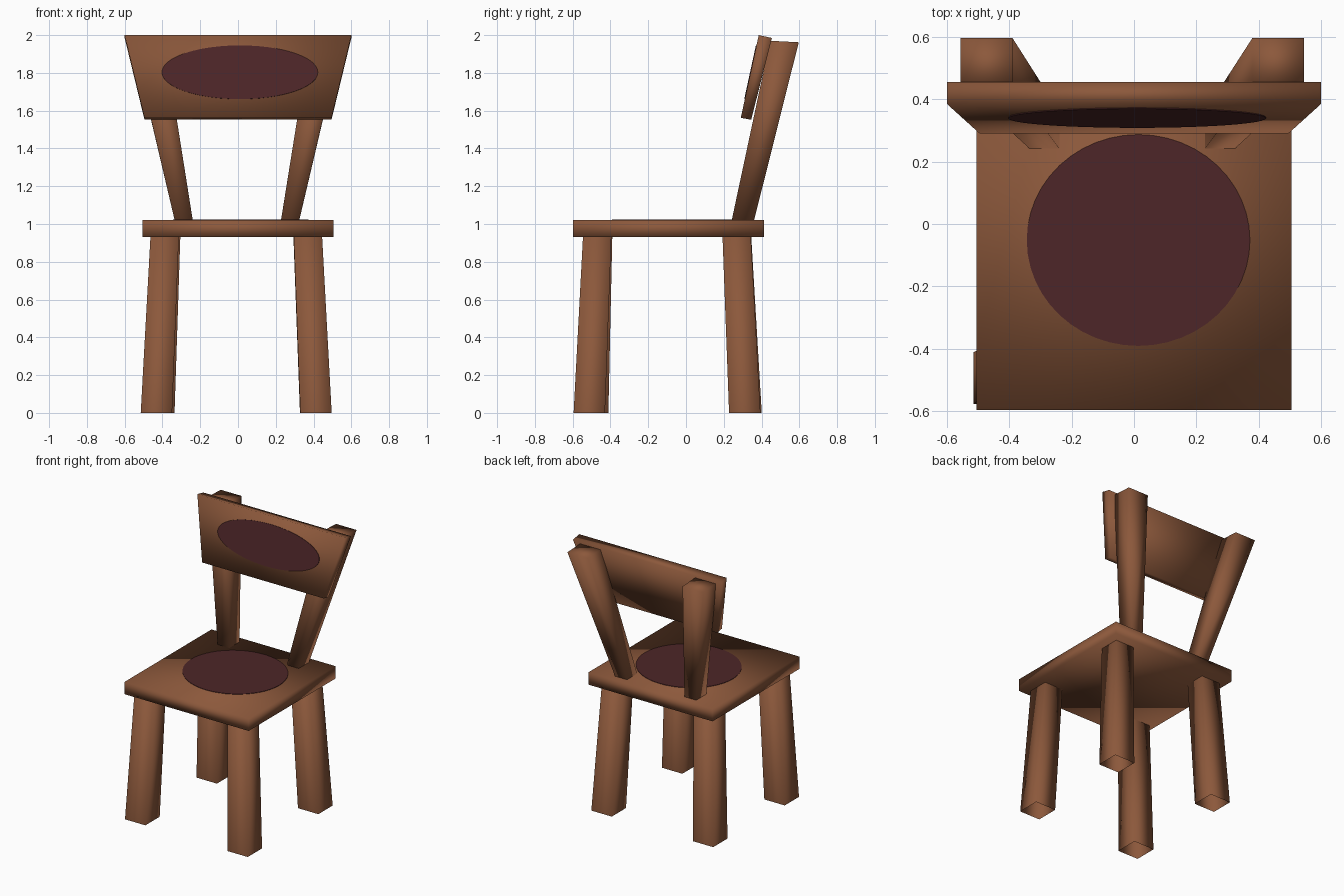
import bpy
import math

if "Cube" in bpy.data.objects:
    bpy.data.objects.remove(bpy.data.objects["Cube"])


def material(name, rgb):
    m = bpy.data.materials.new(name)
    m.diffuse_color = (*rgb, 1.0)
    m.use_nodes = True
    m.node_tree.nodes["Principled BSDF"].inputs["Base Color"].default_value = m.diffuse_color
    return m


WOOD = material("brown wood", (0.262, 0.098, 0.044))
CUSHION = material("dark red cushion", (0.074, 0.019, 0.021))


def make_object(name, verts, faces, mat, smooth):
    mesh = bpy.data.meshes.new(name)
    mesh.from_pydata(verts, [], faces)
    mesh.materials.append(mat)
    for p in mesh.polygons:
        p.use_smooth = smooth
    obj = bpy.data.objects.new(name, mesh)
    bpy.context.collection.objects.link(obj)
    return obj


def tapered_block(name, low, high, open_bottom=False):
    """Block between two rectangles (x0, x1, y0, y1, z_front, z_back)."""
    verts = []
    for x0, x1, y0, y1, zf, zb in (low, high):
        verts += [(x0, y0, zf), (x1, y0, zf), (x1, y1, zb), (x0, y1, zb)]
    faces = [(i, (i + 1) % 4, (i + 1) % 4 + 4, i + 4) for i in range(4)]
    faces.append((4, 5, 6, 7))
    if not open_bottom:
        faces.append((3, 2, 1, 0))
    return make_object(name, verts, faces, WOOD, True)


def oval_patch(name, place, cx, cv, rx, rv, steps=48):
    """Thin oval plate; place(u, v, height) maps it on to a surface."""
    verts = []
    for h in (-0.002, 0.003):
        for i in range(steps):
            a = 2 * math.pi * i / steps
            verts.append(place(cx + rx * math.cos(a), cv + rv * math.sin(a), h))
    faces = [tuple(range(steps, 2 * steps)), tuple(reversed(range(steps)))]
    for i in range(steps):
        j = (i + 1) % steps
        faces.append((i, j, j + steps, i + steps))
    return make_object(name, verts, faces, CUSHION, False)


# Seat
tapered_block("seat", (-0.505, 0.505, -0.597, 0.413, 0.93, 0.93),
              (-0.505, 0.505, -0.597, 0.413, 1.02, 1.02))

# Splayed legs, open at the foot: foot corner and top corner of each
LEGS = {
    "front_leg_left": ((-0.515, -0.577), (-0.463, -0.54)),
    "front_leg_right": ((0.33, -0.595), (0.295, -0.545)),
    "back_leg_left": ((-0.502, 0.235), (-0.455, 0.195)),
    "back_leg_right": ((0.328, 0.228), (0.293, 0.193)),
}
for name, ((fx, fy), (tx, ty)) in LEGS.items():
    tapered_block(name, (fx, fx + 0.166, fy, fy + 0.166, 0, 0),
                  (tx, tx + 0.15, ty, ty + 0.15, 0.94, 0.94), open_bottom=True)

# Back posts, widening upwards and leaning out
for name, low, high in (("back_post_left", (-0.333, -0.238), (-0.557, -0.39)),
                        ("back_post_right", (0.226, 0.322), (0.38, 0.546))):
    tapered_block(name, (*low, 0.24, 0.358, 1.01, 1.01),
                  (*high, 0.445, 0.597, 1.97, 1.962))

# Backrest board, leaning back
tapered_block("backrest", (-0.495, 0.495, 0.29, 0.345, 1.562, 1.552),
              (-0.60, 0.60, 0.385, 0.455, 2.0, 1.985))

# Painted cushions on seat and backrest
oval_patch("seat_cushion", lambda u, v, h: (u, v, 1.02 + h),
           0.014, -0.052, 0.358, 0.339)
SLOPE = (0.385 - 0.29) / (2.0 - 1.562)
oval_patch("backrest_cushion",
           lambda u, v, h: (u, 0.29 + (v - 1.562) * SLOPE - h, v + h * SLOPE),
           0.01, 1.803, 0.413, 0.142)
